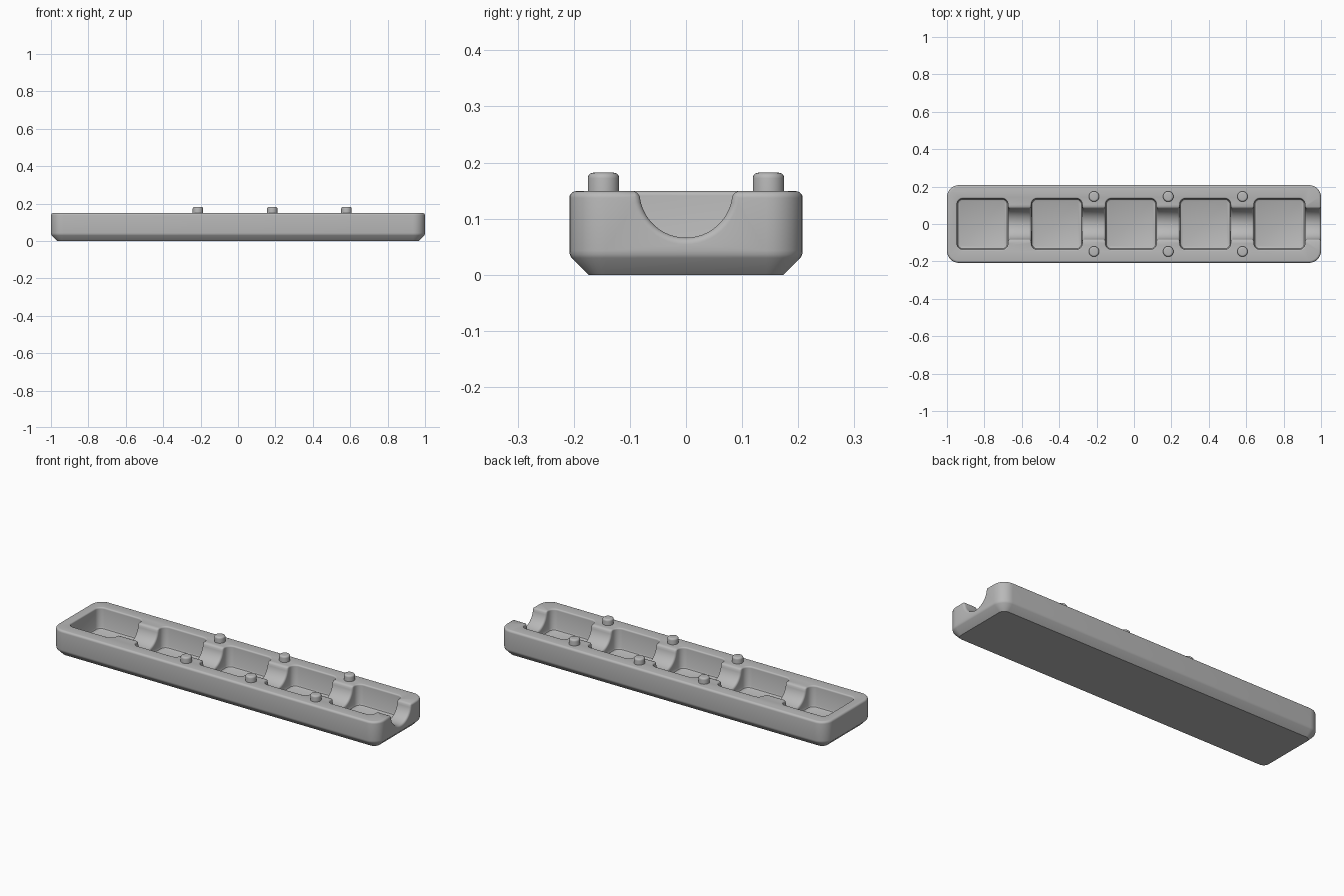
import bpy, bmesh, math

if "Cube" in bpy.data.objects:
    bpy.data.objects.remove(bpy.data.objects["Cube"])

TOP = 0.149
HALF_Y = 0.208
POCKET = 0.144
PITCH = 0.397
FIRST = -0.81
FILLET = 0.012

grey = bpy.data.materials.new("plain grey")
grey.use_nodes = True
grey.diffuse_color = (0.48, 0.48, 0.48, 1)
grey.node_tree.nodes["Principled BSDF"].inputs["Base Color"].default_value = grey.diffuse_color


def loft(name, rings):
    """Skin a stack of equal-length point loops and cap both ends."""
    bm = bmesh.new()
    loops = [[bm.verts.new(p) for p in ring] for ring in rings]
    n = len(loops[0])
    for a, b in zip(loops, loops[1:]):
        for i in range(n):
            j = (i + 1) % n
            bm.faces.new((a[i], a[j], b[j], b[i]))
    bm.faces.new(loops[0])
    bm.faces.new(loops[-1])
    bmesh.ops.recalc_face_normals(bm, faces=bm.faces)
    mesh = bpy.data.meshes.new(name)
    bm.to_mesh(mesh)
    bm.free()
    mesh.materials.append(grey)
    obj = bpy.data.objects.new(name, mesh)
    bpy.context.collection.objects.link(obj)
    return obj


def rounded_rect(cx, cy, hx, hy, r, z, steps=8):
    pts = []
    for q, (sx, sy) in enumerate(((1, 1), (-1, 1), (-1, -1), (1, -1))):
        for k in range(steps + 1):
            a = math.pi / 2 * (q + k / steps)
            pts.append((cx + sx * (hx - r) + r * math.cos(a),
                        cy + sy * (hy - r) + r * math.sin(a), z))
    return pts


def quarter(r, steps=5):
    """Inset and drop of a rounded edge, from the side to the top."""
    for k in range(steps + 1):
        a = math.pi / 2 * k / steps
        yield r * (1 - math.cos(a)), r * (1 - math.sin(a))


def smooth(obj):
    bpy.ops.object.select_all(action='DESELECT')
    obj.select_set(True)
    bpy.context.view_layer.objects.active = obj
    bpy.ops.object.shade_smooth_by_angle(angle=math.radians(32))


# Tray body: chamfered base, rounded corners and rounded upper edge
levels = [(0.034, 0), (0.004, 0.03), (0.001, 0.036), (0, 0.043)]
levels += [(inset, TOP - drop) for inset, drop in quarter(FILLET)]
body = loft("tray_body", [rounded_rect(0, 0, 1 - i, HALF_Y - i, 0.065 - i, z)
                          for i, z in levels])

# Pocket cutters: square wells with a small rim round and floor round
cutters = []
centres = [FIRST + PITCH * i for i in range(5)]
for n, cx in enumerate(centres):
    rim = 0.008
    prof = [(0.012, 0.030), (0.004, 0.034), (0, 0.042)]
    prof += [(-i, TOP - d) for i, d in quarter(rim)] + [(-rim, TOP + 0.05)]
    h = POCKET - rim
    cutters.append(loft(f"pocket_cutter_{n + 1}", [
        rounded_rect(cx, 0, h - i, h - i, 0.032 - i, z) for i, z in prof]))


def channel_ring(x, grow):
    """Half-round trough section with flared lips."""
    r = 0.083 + grow
    pts = [(x, r + 0.01, TOP + 0.05), (x, r + 0.01, TOP), (x, r + 0.004, TOP - 0.003)]
    low = math.radians(6)
    for k in range(25):
        a = low + (math.pi - 2 * low) * k / 24
        pts.append((x, r * math.cos(a), TOP - r * math.sin(a)))
    return pts + [(x, -p[1], p[2]) for p in reversed(pts[:3])]


# Channel cutters: a saddle trough across each divider and the open end
for n, cx in enumerate(centres):
    x0 = cx + POCKET - 0.008
    x1 = centres[n + 1] - POCKET + 0.008 if n < 4 else 1.0
    flare = list(quarter(FILLET))
    rings = [channel_ring(x0 - 0.03, FILLET)]
    rings += [channel_ring(x0 + d, i) for d, i in
              ((FILLET - d, i) for i, d in ((f[1], f[1] and FILLET - f[0] or FILLET - f[0]) for f in flare))]
    rings += [channel_ring(x1 - d, i) for i, d in flare]
    rings.append(channel_ring(x1 + 0.03, FILLET))
    # Order the sections along the trough
    rings.sort(key=lambda ring: ring[0][0])
    cutters.append(loft(f"channel_cutter_{n + 1}", rings))

for cutter in cutters:
    mod = body.modifiers.new(cutter.name, 'BOOLEAN')
    mod.object = cutter
    mod.operation = 'DIFFERENCE'
    mod.solver = 'EXACT'
    bpy.context.view_layer.objects.active = body
    bpy.ops.object.modifier_apply(modifier=mod.name)
for cutter in cutters:
    bpy.data.objects.remove(cutter)
smooth(body)

# Locating pegs: paired along both long rims
for n in range(3):
    for side, sy in (("front", -1), ("back", 1)):
        rows = [(0, TOP - 0.02)] + [(i, 0.182 - d) for i, d in quarter(0.01)]
        px = -0.214 + PITCH * n
        smooth(loft(f"{side}_peg_{n + 1}", [
            [(px + (0.028 - i) * math.cos(math.tau * k / 32),
              sy * 0.147 + (0.028 - i) * math.sin(math.tau * k / 32), z)
             for k in range(32)] for i, z in rows]))
